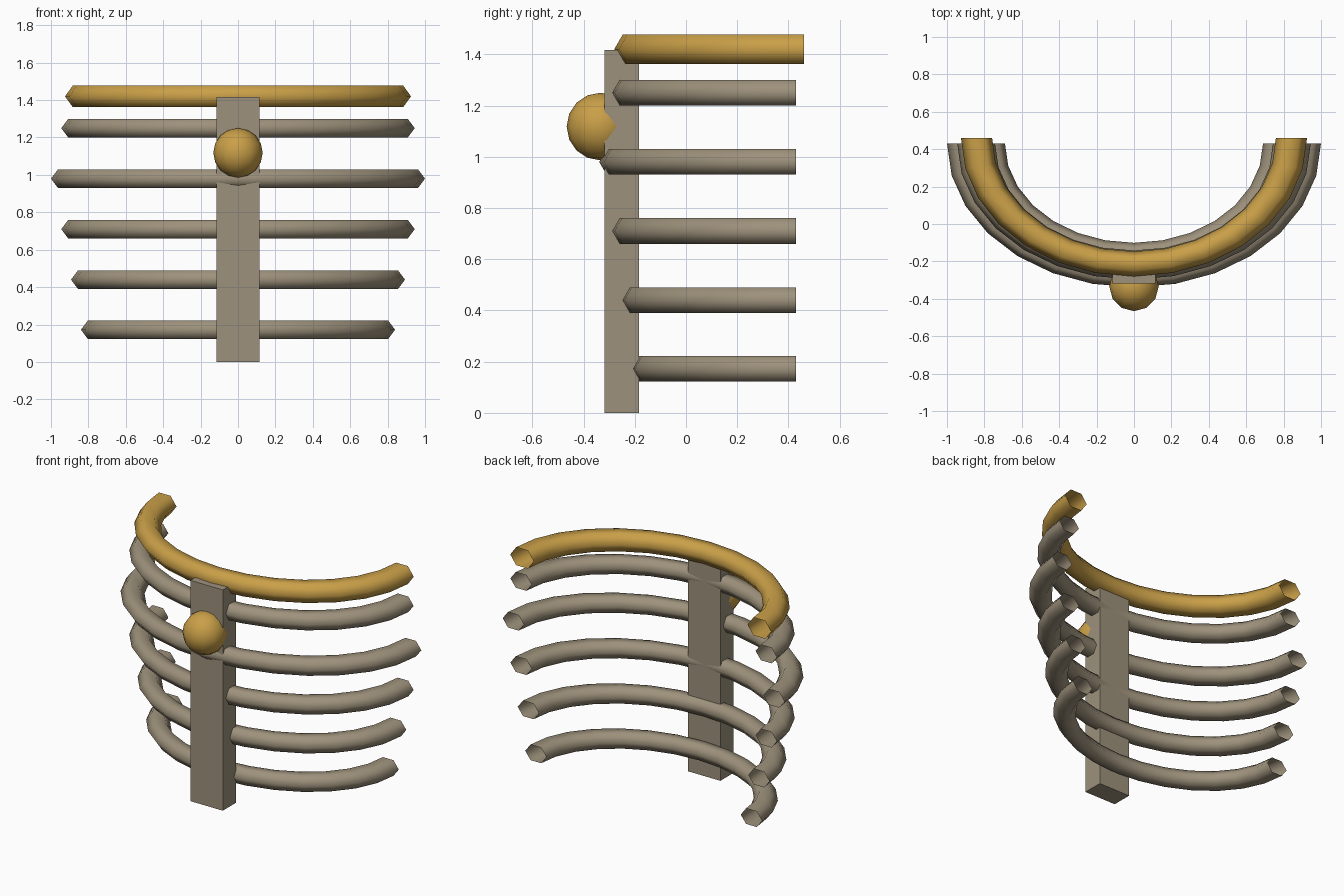
import bpy, bmesh, math
from mathutils import Matrix

if "Cube" in bpy.data.objects:
    bpy.data.objects.remove(bpy.data.objects["Cube"])


def material(name, rgb):
    m = bpy.data.materials.new(name)
    m.diffuse_color = (*rgb, 1)
    m.use_nodes = True
    m.node_tree.nodes["Principled BSDF"].inputs["Base Color"].default_value = m.diffuse_color
    return m


bone = material("dull bone", (0.34, 0.285, 0.2))
gold = material("gold", (0.59, 0.35, 0.065))


def add_object(name, bm, mat, smooth):
    bmesh.ops.recalc_face_normals(bm, faces=bm.faces)
    for f in bm.faces:
        f.smooth = smooth
    mesh = bpy.data.meshes.new(name)
    bm.to_mesh(mesh)
    bm.free()
    mesh.materials.append(mat)
    ob = bpy.data.objects.new(name, mesh)
    bpy.context.collection.objects.link(ob)
    return ob


def half_ring(name, mat, z, y, outer, r, stretch, segs=14, sides=6):
    """Open half torus bulging to the front, widened in x."""
    bm = bmesh.new()
    rings = []
    for i in range(segs + 1):
        a = math.pi + math.pi * i / segs
        ring = []
        for j in range(sides):
            b = 2 * math.pi * j / sides
            d = outer - r + r * math.cos(b)
            ring.append(bm.verts.new((d * math.cos(a) * stretch,
                                      y + d * math.sin(a),
                                      z + r * math.sin(b))))
        rings.append(ring)
    for p, q in zip(rings, rings[1:]):
        for j in range(sides):
            k = (j + 1) % sides
            bm.faces.new((p[j], q[j], q[k], p[k]))
    # make sure the tube's normals point outward
    ob = add_object(name, bm, mat, True)
    return ob


# ribs, lowest to highest
ribs = [(0.172, 0.646), (0.44, 0.687), (0.71, 0.727), (0.98, 0.769), (1.25, 0.727)]
for n, (z, outer) in enumerate(ribs, 1):
    half_ring(f"rib_{n}", bone, z, 0.43, outer, 0.0577, 1.3)

# gold collar
half_ring("collar", gold, 1.42, 0.46, 0.74, 0.0665, 1.25)

# breastbone
bm = bmesh.new()
bmesh.ops.create_cube(bm, size=1, matrix=Matrix.Translation((0, -0.251, 0.708))
                      @ Matrix.Diagonal((0.23, 0.134, 1.416, 1)))
add_object("breastbone", bm, bone, False)

# round gold stud
bm = bmesh.new()
bmesh.ops.create_uvsphere(bm, u_segments=12, v_segments=8, radius=0.132,
                          matrix=Matrix.Translation((0, -0.334, 1.118)))
add_object("stud", bm, gold, True)
